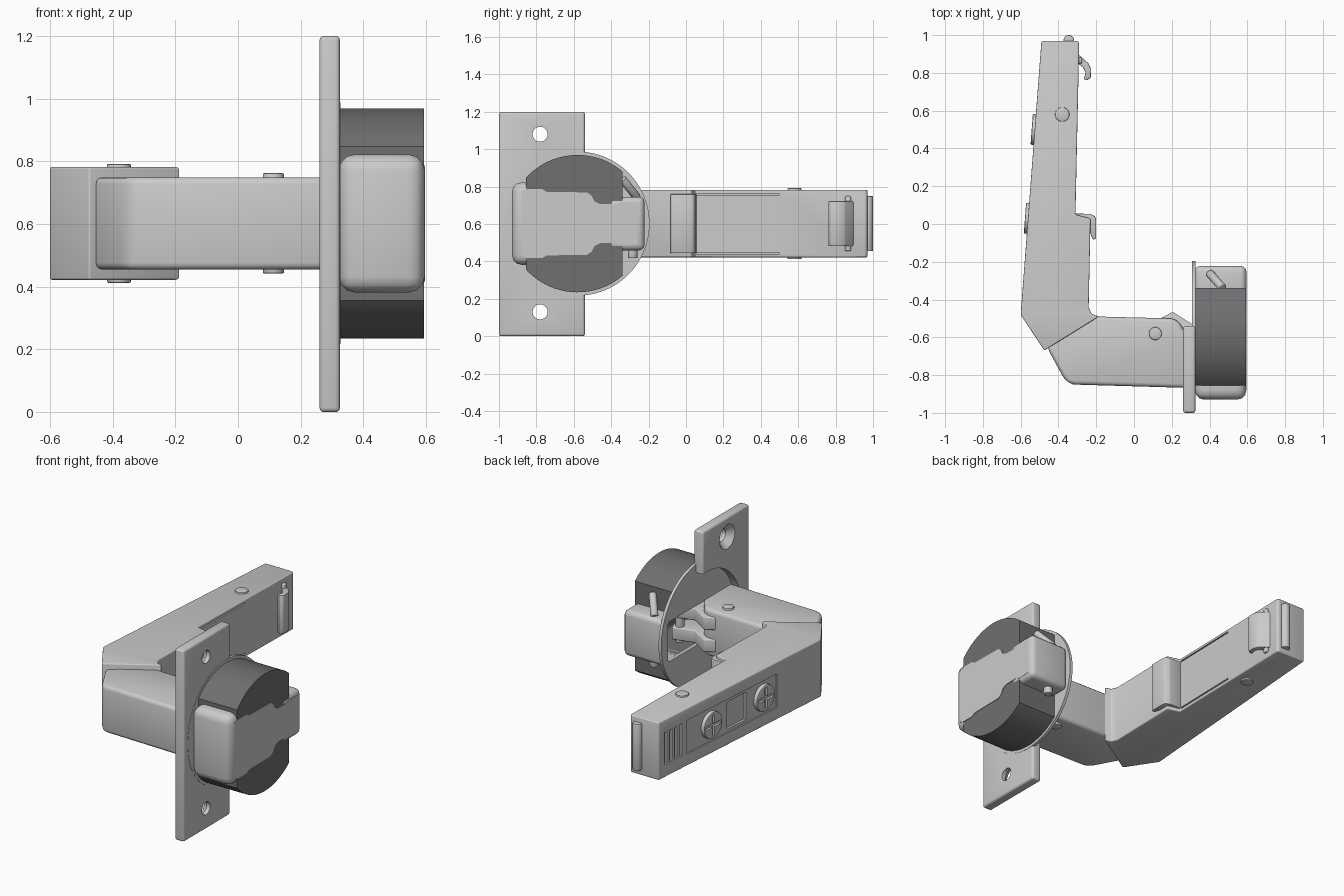
import bpy, bmesh, math
from mathutils import Vector, Matrix

if "Cube" in bpy.data.objects:
    bpy.data.objects.remove(bpy.data.objects["Cube"])

ZC = 0.602            # height of the hinge's symmetry plane
CY = -0.58            # centre of the round cup in y


def finish(name, bm, bevel=0.0, seg=3):
    bmesh.ops.recalc_face_normals(bm, faces=bm.faces)
    me = bpy.data.meshes.new(name)
    bm.to_mesh(me)
    bm.free()
    ob = bpy.data.objects.new(name, me)
    bpy.context.collection.objects.link(ob)
    if bevel:
        m = ob.modifiers.new("bevel", 'BEVEL')
        m.width, m.segments, m.limit_method = bevel, seg, 'ANGLE'
        m.angle_limit = math.radians(25)
    return ob


def prism(name, pts, axis, lo, hi, bevel=0.0, seg=3):
    """Extrude a profile: axis 'z' takes (x, y) points, axis 'x' takes (y, z) points."""
    bm = bmesh.new()
    up = (lambda p: (p[0], p[1], lo)) if axis == 'z' else (lambda p: (lo, p[0], p[1]))
    f = bm.faces.new([bm.verts.new(up(p)) for p in pts])
    r = bmesh.ops.extrude_face_region(bm, geom=[f])
    d = Vector((0, 0, hi - lo)) if axis == 'z' else Vector((hi - lo, 0, 0))
    bmesh.ops.translate(bm, verts=[v for v in r['geom'] if isinstance(v, bmesh.types.BMVert)], vec=d)
    return finish(name, bm, bevel, seg)


def box(name, x, y, z, bevel=0.0, rot=None):
    bm = bmesh.new()
    c = Vector([(a[0] + a[1]) / 2 for a in (x, y, z)])
    s = Vector([a[1] - a[0] for a in (x, y, z)])
    bmesh.ops.create_cube(bm, size=1, matrix=Matrix.Translation(c) @ (rot or Matrix()) @ Matrix.Diagonal(s).to_4x4())
    return finish(name, bm, bevel)


def rod(name, a, b, r1, r2=None, bevel=0.0, n=48):
    a, b = Vector(a), Vector(b)
    bm = bmesh.new()
    q = (b - a).to_track_quat('Z', 'Y').to_matrix().to_4x4()
    bmesh.ops.create_cone(bm, cap_ends=True, segments=n, radius1=r1, radius2=r1 if r2 is None else r2,
                          depth=(b - a).length, matrix=Matrix.Translation((a + b) / 2) @ q)
    return finish(name, bm, bevel, 2)


def cut(ob, cutters):
    bpy.context.view_layer.objects.active = ob
    for c in cutters:
        m = ob.modifiers.new("cut", 'BOOLEAN')
        m.object, m.operation, m.solver = c, 'DIFFERENCE', 'EXACT'
    for m in list(ob.modifiers):
        bpy.ops.object.modifier_apply(modifier=m.name)
    for c in cutters:
        bpy.data.objects.remove(c)


def cavity():
    return box("cavity", (0.2, 0.56), (-0.87, -0.26), (ZC - 0.125, ZC + 0.125), 0.02)


# Mounting flange with countersunk holes and an opening around the cup
flange = box("flange_plate", (0.26, 0.325), (-1, -0.54), (0, 1.2), 0.014)
cutters = [rod("opening", (0.2, CY, ZC), (0.4, CY, ZC), 0.335, n=96)]
for z in (0.13, 1.08):
    cutters.append(rod("hole", (0.2, -0.78, z), (0.4, -0.78, z), 0.04))
    cutters.append(rod("sink", (0.255, -0.78, z), (0.305, -0.78, z), 0.08, 0.035))
cut(flange, cutters)

# Thin round rim between flange and cup
rim = rod("cup_rim", (0.308, CY, ZC), (0.3265, CY, ZC), 0.385, n=96)
cut(rim, [cavity()])

# Dark cup: cylinder trimmed flat at both ends
arc = []
a0, a1 = math.acos(0.24 / 0.37), math.acos(-0.275 / 0.37)
for sgn in (1, -1):
    seq = [a0 + (a1 - a0) * i / 32 for i in range(33)]
    if sgn < 0:
        seq.reverse()
    arc += [(CY + 0.37 * math.cos(t), ZC + sgn * 0.367 * math.sin(t)) for t in seq]
cup = prism("cup_body", arc, 'x', 0.325, 0.593)
cut(cup, [cavity()])
dark = bpy.data.materials.new("dark_grey")
dark.diffuse_color = (0.16, 0.16, 0.165, 1)
dark.use_nodes = True
dark.node_tree.nodes["Principled BSDF"].inputs["Base Color"].default_value = dark.diffuse_color
cup.data.materials.clear()
cup.data.materials.append(dark)

# Light end caps and the band over the cup's face
end1 = box("cup_front_cap", (0.322, 0.595), (-0.93, -0.75), (ZC - 0.22, ZC + 0.22), 0.05)
end2 = box("cup_rear_cap", (0.322, 0.595), (-0.42, -0.222), (ZC - 0.143, ZC + 0.143), 0.03)
cut(end1, [cavity()])
cut(end2, [cavity()])
half = [(-0.88, 0.175), (-0.85, 0.185), (-0.77, 0.185), (-0.745, 0.17), (-0.53, 0.167), (-0.505, 0.15),
        (-0.49, 0.12), (-0.46, 0.105), (-0.37, 0.103), (-0.34, 0.115), (-0.26, 0.112)]
prism("cup_face_band", [(y, ZC + h) for y, h in half] + [(y, ZC - h) for y, h in reversed(half)],
      'x', 0.57, 0.5965)

# Spring pins beside the rear cap
rod("upper_spring_pin", (0.47, -0.34, 0.84), (0.40, -0.26, 0.74), 0.022, bevel=0.006, n=24)
rod("lower_spring_pin", (0.42, -0.285, 0.50), (0.42, -0.285, 0.417), 0.026, bevel=0.006, n=24)

# Long arm, with panel, window, ribs and screw wells on its outer side
arm = prism("long_arm", [(-0.49, 0.97), (-0.60, -0.48), (-0.475, -0.67), (-0.185, -0.49), (-0.225, -0.475),
                         (-0.24, -0.44), (-0.23, 0.03), (-0.31, 0.05), (-0.29, 0.96), (-0.30, 0.97)],
            'z', ZC - 0.18, ZC + 0.18, 0.013)
slope = math.atan(0.11 / 1.45)
R = Matrix.Rotation(-slope, 4, 'Z')
N = Vector((-math.cos(slope), math.sin(slope), 0))


def face_pt(y, out=0.0):
    return Vector((-0.6 + (y + 0.48) * 0.11 / 1.45, y, ZC)) + N * out


def face_box(name, y0, y1, hz, depth):
    c = face_pt((y0 + y1) / 2)
    return box(name, (c.x - depth, c.x + depth), (y0, y1), (ZC - hz, ZC + hz), 0, R)


cutters = [face_box("panel", -0.09, 0.72, 0.105, 0.008), face_box("window", 0.18, 0.35, 0.085, 0.022)]
cutters += [face_box("rib", y, y + 0.022, 0.1, 0.015) for y in (0.76, 0.805, 0.85, 0.895)]
cutters += [box("inner_groove", (-0.32, -0.285), (0.06, 0.5), (z - 0.004, z + 0.004))
            for z in (ZC - 0.158, ZC + 0.158)]
cut(arm, cutters)

# Adjusting screws with cross slots
for i, y in enumerate((0.5, 0.03)):
    screw = rod("adjusting_screw_%d" % (i + 1), face_pt(y, -0.03), face_pt(y, 0.016), 0.082, bevel=0.006)
    p = face_pt(y, 0.016)
    cut(screw, [box("slot", (p.x - 0.015, p.x + 0.015), (p.y - w, p.y + w), (ZC - h, ZC + h), 0, R)
                for w, h in ((0.011, 0.065), (0.065, 0.011))])

# Short arm reaching to the cup
prism("short_arm", [(-0.46, -0.655), (-0.375, -0.81), (-0.35, -0.84), (-0.32, -0.85), (0.30, -0.868),
                    (0.30, -0.60), (0.262, -0.56), (0.245, -0.525), (0.21, -0.50), (-0.19, -0.49), (-0.3, -0.5)],
      'z', ZC - 0.147, ZC + 0.147, 0.022)

# Link levers inside the cup
for i, (a, b) in enumerate(((-0.11, -0.03), (0.03, 0.11))):
    prism("link_lever_%d" % (i + 1), [(0.14, -0.5), (0.205, -0.465), (0.315, -0.535), (0.45, -0.50),
                                      (0.47, -0.56), (0.40, -0.75), (0.14, -0.8)], 'z', ZC + a, ZC + b, 0.008)
rod("link_pin", (0.42, -0.54, ZC - 0.15), (0.42, -0.54, ZC + 0.15), 0.025)

# Rivets through both arms
rod("long_arm_rivet", (-0.38, 0.58, ZC - 0.19), (-0.38, 0.58, ZC + 0.19), 0.038, bevel=0.005)
rod("short_arm_rivet", (0.113, -0.58, ZC - 0.16), (0.113, -0.58, ZC + 0.16), 0.034, bevel=0.005)

# Clip parts on the arm's inner side and end
prism("rear_hook", [(-0.31, 0.91), (-0.28, 0.885), (-0.24, 0.85), (-0.227, 0.82), (-0.228, 0.775), (-0.25, 0.76),
                    (-0.266, 0.768), (-0.256, 0.80), (-0.27, 0.83), (-0.31, 0.86)],
      'z', ZC - 0.12, ZC + 0.12, 0.005, 2)
box("hook_bar", (-0.31, -0.275), (0.85, 0.882), (ZC - 0.147, ZC + 0.147), 0.008)
prism("front_clip", [(-0.315, 0.056), (-0.23, 0.053), (-0.205, 0.04), (-0.2, 0.02), (-0.2, -0.075),
                     (-0.215, -0.085), (-0.228, -0.06), (-0.245, 0.0), (-0.315, 0.03)],
      'z', ZC - 0.158, ZC + 0.158, 0.005, 2)
rod("end_release_bar", (-0.345, 0.972, ZC - 0.147), (-0.345, 0.972, ZC + 0.147), 0.028, bevel=0.005, n=32)

# Smooth shading with sharp edges kept
for o in bpy.context.scene.objects:
    bpy.context.view_layer.objects.active = o
    bpy.ops.object.select_all(action='DESELECT')
    o.select_set(True)
    for m in list(o.modifiers):
        bpy.ops.object.modifier_apply(modifier=m.name)
    bpy.ops.object.shade_smooth_by_angle(angle=math.radians(30))
